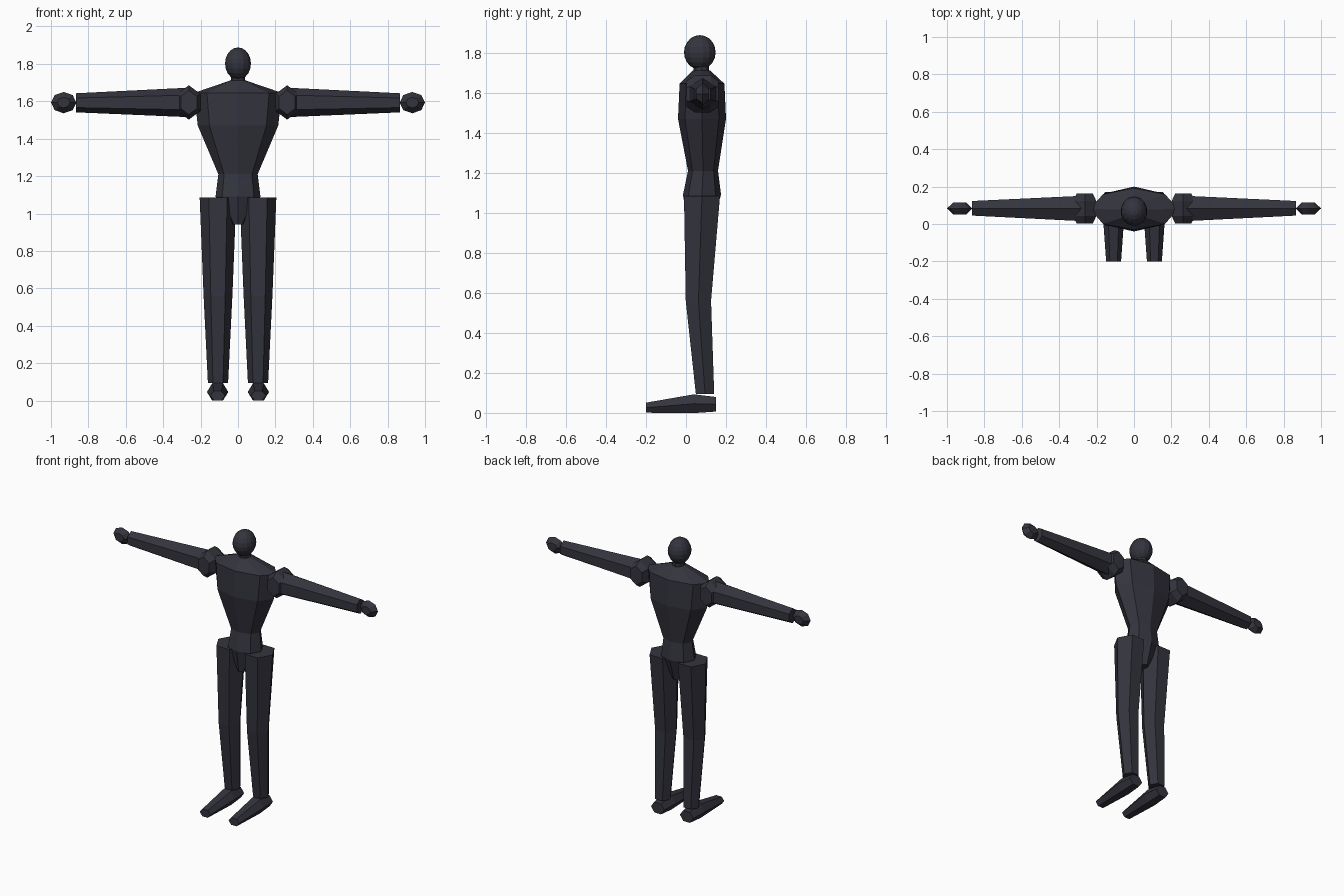
import bpy, bmesh, math
from mathutils import Vector

if "Cube" in bpy.data.objects:
    bpy.data.objects.remove(bpy.data.objects["Cube"])

mat = bpy.data.materials.new("dark slate")
mat.diffuse_color = (0.034, 0.034, 0.048, 1)
mat.use_nodes = True
mat.node_tree.nodes["Principled BSDF"].inputs["Base Color"].default_value = mat.diffuse_color


def finish(bm, name):
    bmesh.ops.recalc_face_normals(bm, faces=bm.faces[:])
    me = bpy.data.meshes.new(name)
    bm.to_mesh(me)
    bm.free()
    me.materials.append(mat)
    ob = bpy.data.objects.new(name, me)
    bpy.context.collection.objects.link(ob)
    return ob


def loft(name, axis, rings, sides, phase=0.0):
    """rings: (centre, ra, rb); ra and rb run along the two axes other than `axis`."""
    a, b = [i for i in range(3) if i != axis]
    bm = bmesh.new()
    loops = []
    for centre, ra, rb in rings:
        loop = []
        for k in range(sides):
            t = phase + 2 * math.pi * k / sides
            p = Vector(centre)
            p[a] += ra * math.cos(t)
            p[b] += rb * math.sin(t)
            loop.append(bm.verts.new(p))
        loops.append(loop)
    for lo, hi in zip(loops, loops[1:]):
        for k in range(sides):
            n = (k + 1) % sides
            bm.faces.new((lo[k], lo[n], hi[n], hi[k]))
    bm.faces.new(loops[0])
    bm.faces.new(loops[-1])
    return finish(bm, name)


# Torso: chest, waist and pelvis as one eight-sided loft
loft("torso", 2, [
    ((0, 0.07, 0.94), 0.03, 0.06),
    ((0, 0.08, 1.09), 0.12, 0.095),
    ((0, 0.085, 1.21), 0.105, 0.075),
    ((0, 0.08, 1.47), 0.215, 0.12),
    ((0, 0.08, 1.645), 0.235, 0.112),
    ((0, 0.077, 1.71), 0.045, 0.045)], 8)

# Neck
loft("neck", 2, [((0, 0.077, 1.68), 0.04, 0.04),
                 ((0, 0.077, 1.76), 0.037, 0.037)], 8)

# Head
bm = bmesh.new()
bmesh.ops.create_uvsphere(bm, u_segments=14, v_segments=10, radius=1)
bmesh.ops.scale(bm, vec=(0.071, 0.079, 0.086), verts=bm.verts)
bmesh.ops.translate(bm, vec=(0, 0.069, 1.802), verts=bm.verts)
finish(bm, "head")

up = math.pi / 2
for s, side in ((-1, "right"), (1, "left")):
    # Shoulder pad: faceted ball capped front and back
    loft(side + "_shoulder", 1, [
        ((s * 0.263, 0.083 + d, 1.594), 0.071 * f, 0.092 * f)
        for d, f in ((-0.08, 0.7), (-0.04, 1), (0.04, 1), (0.08, 0.7))], 6, up)
    # Arm: tapered six-sided bar with an edge along the top
    loft(side + "_arm", 0, [
        ((s * 0.28, 0.083, 1.594), 0.078, 0.078),
        ((s * 0.866, 0.084, 1.592), 0.045, 0.051)], 6, up)
    # Hand: flattened faceted ball
    loft(side + "_hand", 1, [
        ((s * 0.932, 0.083 + d, 1.593), 0.068 * f, 0.057 * f)
        for d, f in ((-0.033, 0.5), (0, 1), (0.033, 0.5))], 8)
    # Leg: six-sided with a slight bend at the knee
    loft(side + "_leg", 2, [
        ((s * 0.107, 0.095, 0.095), 0.054, 0.053),
        ((s * 0.107, 0.062, 0.56), 0.077, 0.073),
        ((s * 0.107, 0.08, 1.085), 0.098, 0.104)], 6)
    # Foot: six-sided wedge lofted from toe to heel
    loft(side + "_foot", 1, [
        ((s * 0.109, -0.2, 0.026), 0.04, 0.029),
        ((s * 0.109, 0.04, 0.046), 0.057, 0.054),
        ((s * 0.109, 0.15, 0.043), 0.05, 0.042)], 6)
